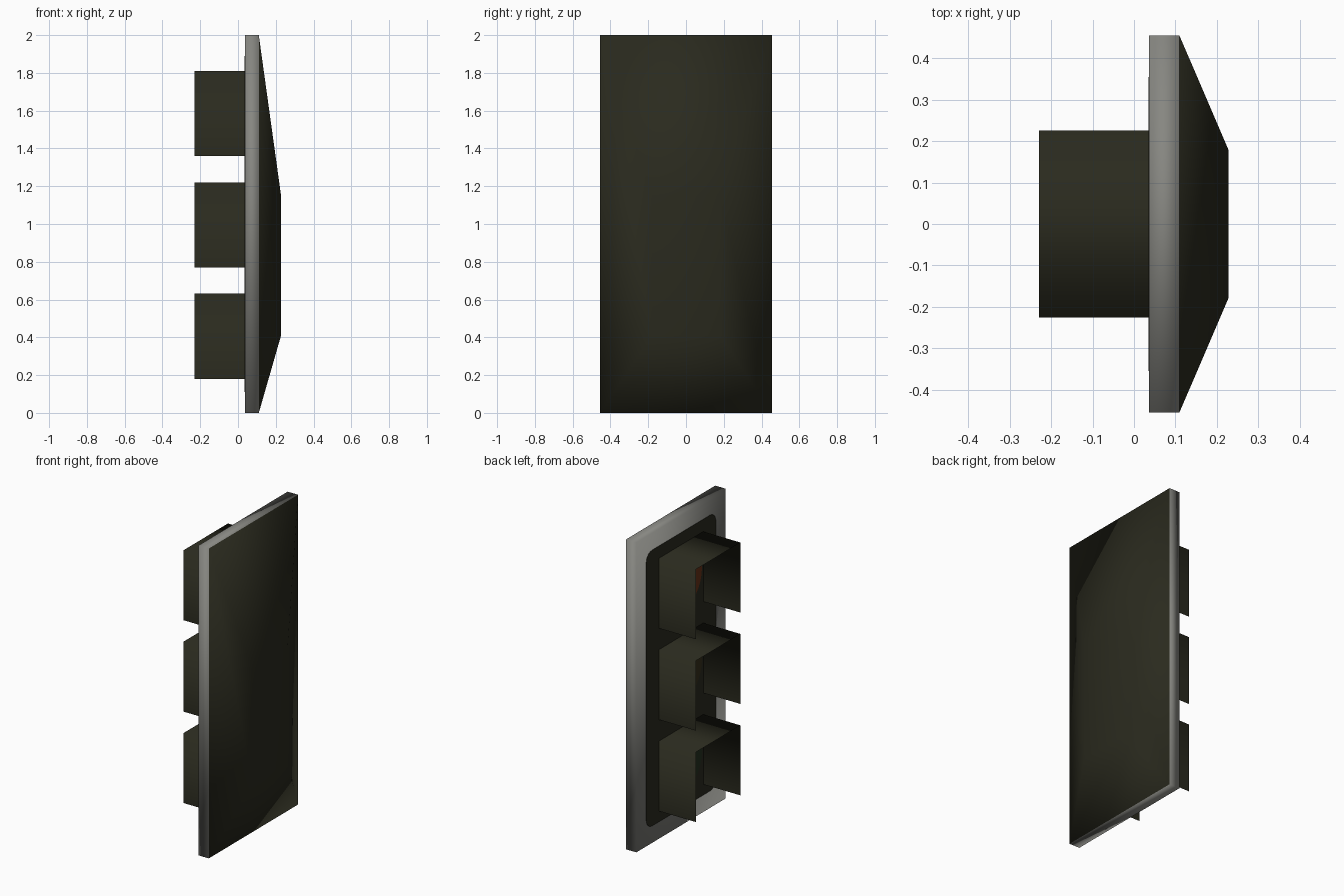
import bpy, bmesh, math

if "Cube" in bpy.data.objects:
    bpy.data.objects.remove(bpy.data.objects["Cube"])


def material(name, rgb):
    m = bpy.data.materials.new(name)
    m.diffuse_color = (*rgb, 1)
    m.use_nodes = True
    m.node_tree.nodes["Principled BSDF"].inputs["Base Color"].default_value = m.diffuse_color
    return m


DARK = material("dark olive", (0.023, 0.023, 0.013))
GREY = material("pale grey border", (0.24, 0.24, 0.22))
RED = material("dull red", (0.13, 0.03, 0.008))
AMBER = material("unlit amber", (0.035, 0.028, 0.01))
GREEN = material("unlit green", (0.016, 0.03, 0.014))


def finish(name, bm, mats, smooth=False):
    me = bpy.data.meshes.new(name)
    for f in bm.faces:
        f.smooth = smooth
    bm.to_mesh(me)
    bm.free()
    for m in mats:
        me.materials.append(m)
    ob = bpy.data.objects.new(name, me)
    bpy.context.collection.objects.link(ob)
    return ob


def plate(name, outline, x0, x1, mat):
    """Thin plate from a (y, z) outline, extruded along x."""
    bm = bmesh.new()
    f = bm.faces.new([bm.verts.new((x1, y, z)) for y, z in outline])
    r = bmesh.ops.extrude_face_region(bm, geom=[f])
    for v in r["geom"]:
        if isinstance(v, bmesh.types.BMVert):
            v.co.x = x0
    bmesh.ops.recalc_face_normals(bm, faces=bm.faces)
    return finish(name, bm, [mat])


# Housing: rectangular slab with a tapered back, lofted from three rings
FRONT, RIM, BACK = 0.036, 0.11, 0.228
bm = bmesh.new()
rings = []
for x, w, z0, z1 in ((FRONT, 0.455, 0, 2), (RIM, 0.455, 0, 2), (BACK, 0.18, 0.41, 1.15)):
    rings.append([bm.verts.new((x, y, z)) for y, z in ((-w, z0), (w, z0), (w, z1), (-w, z1))])
for a, b in zip(rings, rings[1:]):
    for i in range(4):
        j = (i + 1) % 4
        bm.faces.new((a[i], a[j], b[j], b[i]))
bm.faces.new(rings[0])
bm.faces.new(rings[-1])
bmesh.ops.recalc_face_normals(bm, faces=bm.faces)
for f in bm.faces:
    f.material_index = 1 if f.calc_center_median().x < RIM else 0
finish("housing", bm, [DARK, GREY], smooth=True)

# Dark rounded panel inside the pale border
outline = []
R = 0.06
for i, (sy, sz) in enumerate(((1, 1), (-1, 1), (-1, -1), (1, -1))):
    for k in range(6):
        a = math.pi / 2 * (i + k / 5)
        outline.append((sy * (0.355 - R) + R * math.cos(a), 1 + sz * (0.89 - R) + R * math.sin(a)))
plate("front_panel", outline, FRONT - 0.001, FRONT + 0.002, DARK)

# Three lamps, each a lens disc under an open-bottomed hood
for label, zc, mat in (("top", 1.585, RED), ("middle", 0.995, AMBER), ("bottom", 0.405, GREEN)):
    disc = [(0.21 * math.cos(t * math.pi / 16), zc + 0.21 * math.sin(t * math.pi / 16)) for t in range(32)]
    plate(label + "_lens", disc, FRONT - 0.003, FRONT, mat)

    bm = bmesh.new()
    h = 0.226
    path = ((-h, zc - h), (-h, zc + h), (h, zc + h), (h, zc - h))
    cols = [[bm.verts.new((x, y, z)) for x in (-0.23, FRONT)] for y, z in path]
    for a, b in zip(cols, cols[1:]):
        bm.faces.new((a[0], b[0], b[1], a[1]))
    for f in bm.faces:   # normals point outward from the lamp axis
        f.normal_update()
        c = f.calc_center_median()
        if f.normal.y * c.y + f.normal.z * (c.z - zc) < 0:
            f.normal_flip()
    finish(label + "_hood", bm, [DARK], smooth=True)
